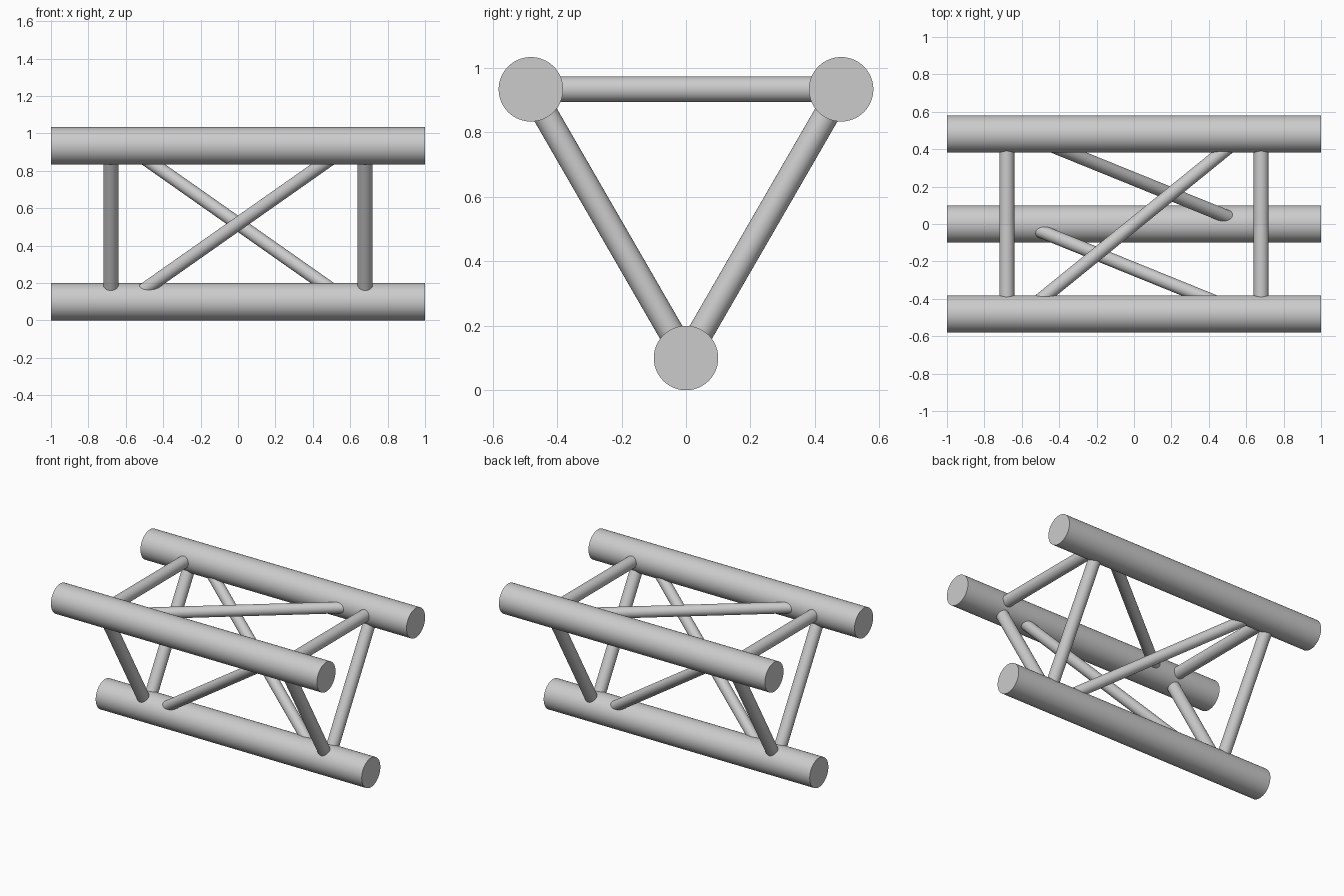
import bpy
import math
from mathutils import Vector

cube = bpy.data.objects.get("Cube")
if cube:
    bpy.data.objects.remove(cube)

steel = bpy.data.materials.new("light_grey_metal")
steel.use_nodes = True
GREY = (0.6, 0.6, 0.6, 1)
steel.diffuse_color = GREY
steel.node_tree.nodes["Principled BSDF"].inputs["Base Color"].default_value = GREY


def tube(name, start, end, radius, sides):
    """Closed round bar running between two points."""
    start, end = Vector(start), Vector(end)
    axis = end - start
    bpy.ops.mesh.primitive_cylinder_add(
        vertices=sides, radius=radius, depth=axis.length,
        location=(start + end) / 2,
        rotation=axis.to_track_quat("Z", "Y").to_euler())
    bar = bpy.context.object
    bar.name = name
    bar.data.materials.append(steel)
    bpy.ops.object.shade_smooth_by_angle(angle=math.radians(35))


CHORD_R, STRUT_R, BRACE_R = 0.1, 0.04, 0.036
HALF_LENGTH, STRUT_X, BRACE_X = 1.0, 0.68, 0.593
HALF_WIDTH = 0.481
TOP_Z = CHORD_R + HALF_WIDTH * math.sqrt(3)

# Chord centres (y, z) at the corners of an equilateral triangle
chords = {
    "bottom": (0, CHORD_R),
    "front": (-HALF_WIDTH, TOP_Z),
    "back": (HALF_WIDTH, TOP_Z),
}

# Main chords
for name, yz in chords.items():
    tube(name + "_chord", (-HALF_LENGTH, *yz), (HALF_LENGTH, *yz), CHORD_R, 64)

# Each side of the triangle: two cross struts and one diagonal brace
for first, second in (("bottom", "front"), ("front", "back"), ("back", "bottom")):
    a, b = chords[first], chords[second]
    panel = first + "_to_" + second
    for side, x in (("left", STRUT_X), ("right", -STRUT_X)):
        tube(panel + "_strut_" + side, (x, *a), (x, *b), STRUT_R, 32)
    tube(panel + "_brace", (-BRACE_X, *a), (BRACE_X, *b), BRACE_R, 32)
